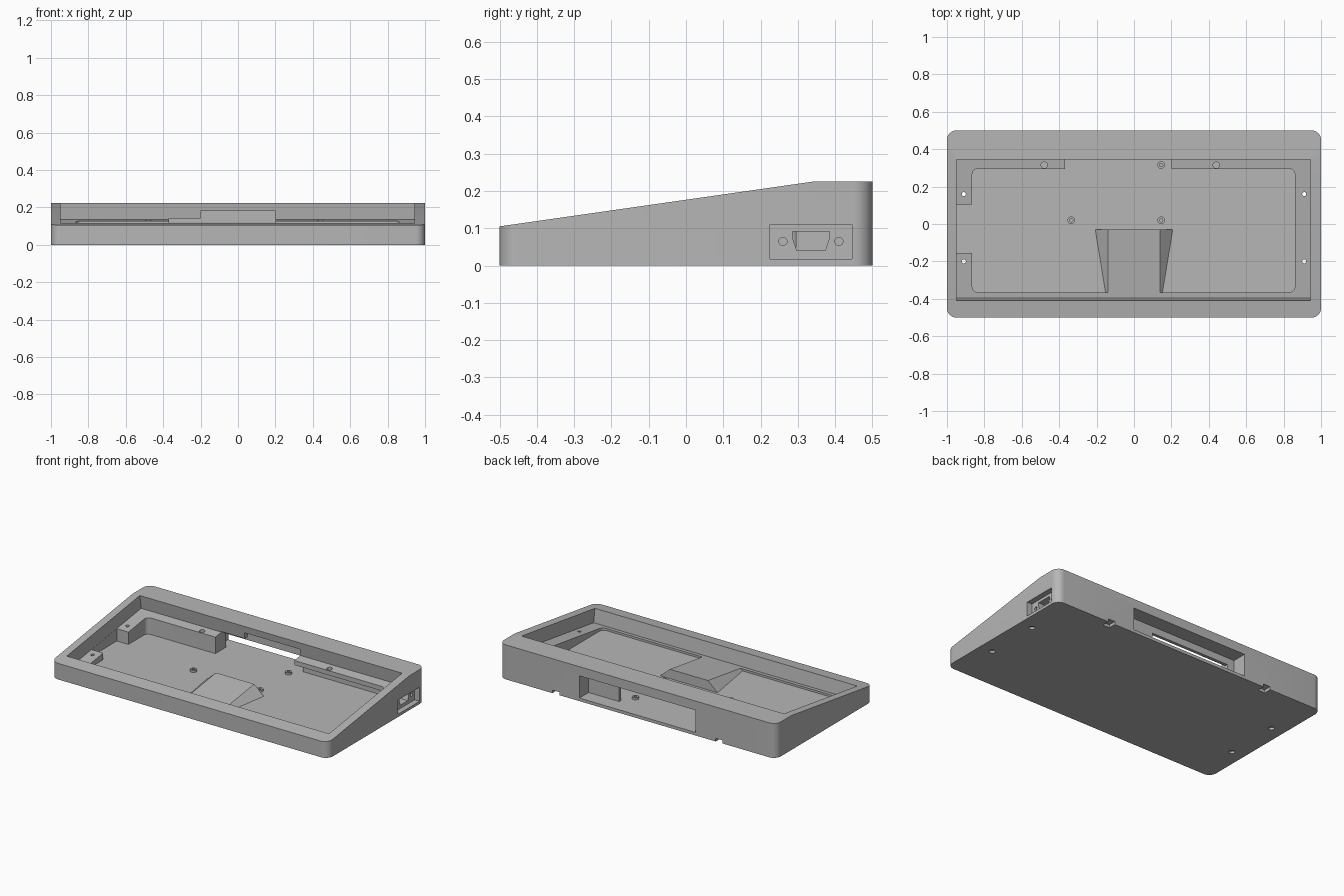
import bpy, bmesh, math
from mathutils import Matrix, Vector

old = bpy.data.objects.get("Cube")
if old:
    bpy.data.objects.remove(old)

grey = bpy.data.materials.new("light grey plastic")
grey.use_nodes = True
colour = (0.47, 0.47, 0.47, 1)
grey.diffuse_color = colour
grey.node_tree.nodes["Principled BSDF"].inputs["Base Color"].default_value = colour

FLOOR = 0.02
SLOPE = 0.12 / 0.84
TILT = math.atan(SLOPE)
DEPTH = 0.09


def top_z(y):
    return 0.105 + (y + 0.5) * SLOPE


def ledge_z(y):
    return top_z(y) - DEPTH / math.cos(TILT)


def finish(name, bm):
    bmesh.ops.recalc_face_normals(bm, faces=bm.faces)
    mesh = bpy.data.meshes.new(name)
    bm.to_mesh(mesh)
    bm.free()
    mesh.materials.append(grey)
    ob = bpy.data.objects.new(name, mesh)
    bpy.context.collection.objects.link(ob)
    return ob


def box_mesh(x, y, z, radius=0):
    bm = bmesh.new()
    bmesh.ops.create_cube(bm, size=1)
    for v in bm.verts:
        for i, (lo, hi) in enumerate((x, y, z)):
            v.co[i] = hi if v.co[i] > 0 else lo
    if radius:
        upright = [e for e in bm.edges
                   if abs(e.verts[0].co.z - e.verts[1].co.z) > 1e-4]
        bmesh.ops.bevel(bm, geom=upright, offset=radius, segments=8,
                        profile=0.5, affect='EDGES')
    return bm


def box(name, x, y, z, radius=0):
    return finish(name, box_mesh(x, y, z, radius))


def rod(name, centre, radius, length, axis='Z'):
    bm = bmesh.new()
    turn = Matrix.Rotation(math.pi / 2, 4, 'Y') if axis == 'X' else Matrix()
    bmesh.ops.create_cone(bm, cap_ends=True, segments=24, radius1=radius,
                          radius2=radius, depth=length,
                          matrix=Matrix.Translation(centre) @ turn)
    return finish(name, bm)


def hull(name, points):
    bm = bmesh.new()
    for p in points:
        bm.verts.new(p)
    bmesh.ops.convex_hull(bm, input=bm.verts)
    return finish(name, bm)


def activate(ob):
    bpy.ops.object.select_all(action='DESELECT')
    ob.select_set(True)
    bpy.context.view_layer.objects.active = ob


def cut(target, cutter):
    mod = target.modifiers.new("cut", 'BOOLEAN')
    mod.operation = 'DIFFERENCE'
    mod.solver = 'EXACT'
    mod.object = cutter
    activate(target)
    bpy.ops.object.modifier_apply(modifier=mod.name)
    bpy.data.objects.remove(cutter)


# Outer wedge: rounded slab trimmed by the sloping top
bm = box_mesh((-1, 1), (-0.5, 0.5), (0, 0.225), 0.05)
bmesh.ops.bisect_plane(bm, geom=bm.verts[:] + bm.edges[:] + bm.faces[:],
                       plane_co=(0, -0.5, 0.105), plane_no=(0, -SLOPE, 1),
                       clear_outer=True)
bmesh.ops.holes_fill(bm, edges=[e for e in bm.edges if e.is_boundary])
case = finish("case", bm)

# Tilted upper opening that leaves a sloping ledge
mid = -0.0325
bm = box_mesh((-0.95, 0.945), (-0.381, 0.381), (-DEPTH, 0.1))
bm.transform(Matrix.Translation((0, mid, top_z(mid))) @ Matrix.Rotation(TILT, 4, 'X'))
cut(case, finish("opening_cutter", bm))

# Deep inner well and the gap in the ledge at its side
cut(case, box("well_cutter", (-0.865, 0.86), (-0.365, 0.295), (FLOOR, 0.3), 0.03))
cut(case, box("side_gap_cutter", (-0.949, -0.8), (-0.155, 0.105), (FLOOR, 0.14)))

# Rear bay: inner recesses, passage, and outer pocket
cut(case, box("bay_cutter", (-0.37, 0.2), (0.2, 0.385), (FLOOR, 0.14)))
cut(case, box("bay_notch_cutter", (-0.2, 0.2), (0.25, 0.385), (0.05, 0.18)))
cut(case, box("passage_cutter", (-0.37, 0.2), (0.37, 0.43), (FLOOR, 0.12)))
cut(case, box("pocket_cutter", (-0.42, 0.42), (0.405, 0.6), (FLOOR, 0.165)))

# Hollow under the rear ledge beside the connector
cut(case, box("hollow_cutter", (0.19, 0.9), (0.27, 0.385), (FLOOR, 0.098)))

# Clip slots along the rear bottom edge
for x in (-0.59, 0.59):
    cut(case, box("clip_cutter", (x - 0.025, x + 0.025), (0.45, 0.6), (-0.1, 0.02)))

# Connector recess with tapered port and two screw holes
cut(case, box("connector_cutter", (0.965, 1.1), (0.225, 0.445), (0.018, 0.11)))
port = [(0.285, 0.092), (0.385, 0.092), (0.383, 0.07), (0.373, 0.04),
        (0.297, 0.04), (0.287, 0.07)]
cut(case, hull("port_cutter", [(x, y, z) for x in (0.88, 1.05) for y, z in port]))
for y in (0.26, 0.41):
    cut(case, rod("port_screw_cutter", (0.96, y, 0.065), 0.011, 0.08, 'X'))

# Screw holes through the side ledges, widened underneath
for x in (-0.91, 0.91):
    for y in (-0.2, 0.16):
        cut(case, rod("screw_cutter", (x, y, 0.1), 0.011, 0.4))
        cut(case, rod("screw_head_cutter", (x, y, 0), 0.018, 0.03))

# Blind holes in the rear ledge
for x in (-0.48, 0.44):
    cut(case, rod("ledge_hole_cutter", (x, 0.315, 0.14), 0.017, 0.06))

# Central ramp that continues the front ledge
points = []
for y in (-0.375, -0.03):
    z = ledge_z(y)
    spread = 0.14 + 1.15 * (z - FLOOR)
    for side in (-1, 1):
        points += [(side * 0.138, y, z), (side * spread, y, FLOOR - 0.003)]
ramp = hull("ramp", points)

# Small standoffs on the floor
parts = [case, ramp]
for x, y in ((-0.335, 0.02), (0.145, 0.02), (0.145, 0.315)):
    boss = rod("standoff", (x, y, FLOOR + 0.006), 0.02, 0.016)
    cut(boss, rod("standoff_cutter", (x, y, FLOOR + 0.012), 0.009, 0.02))
    parts.append(boss)

for ob in parts:
    activate(ob)
    bpy.ops.object.shade_smooth_by_angle(angle=math.radians(25))
